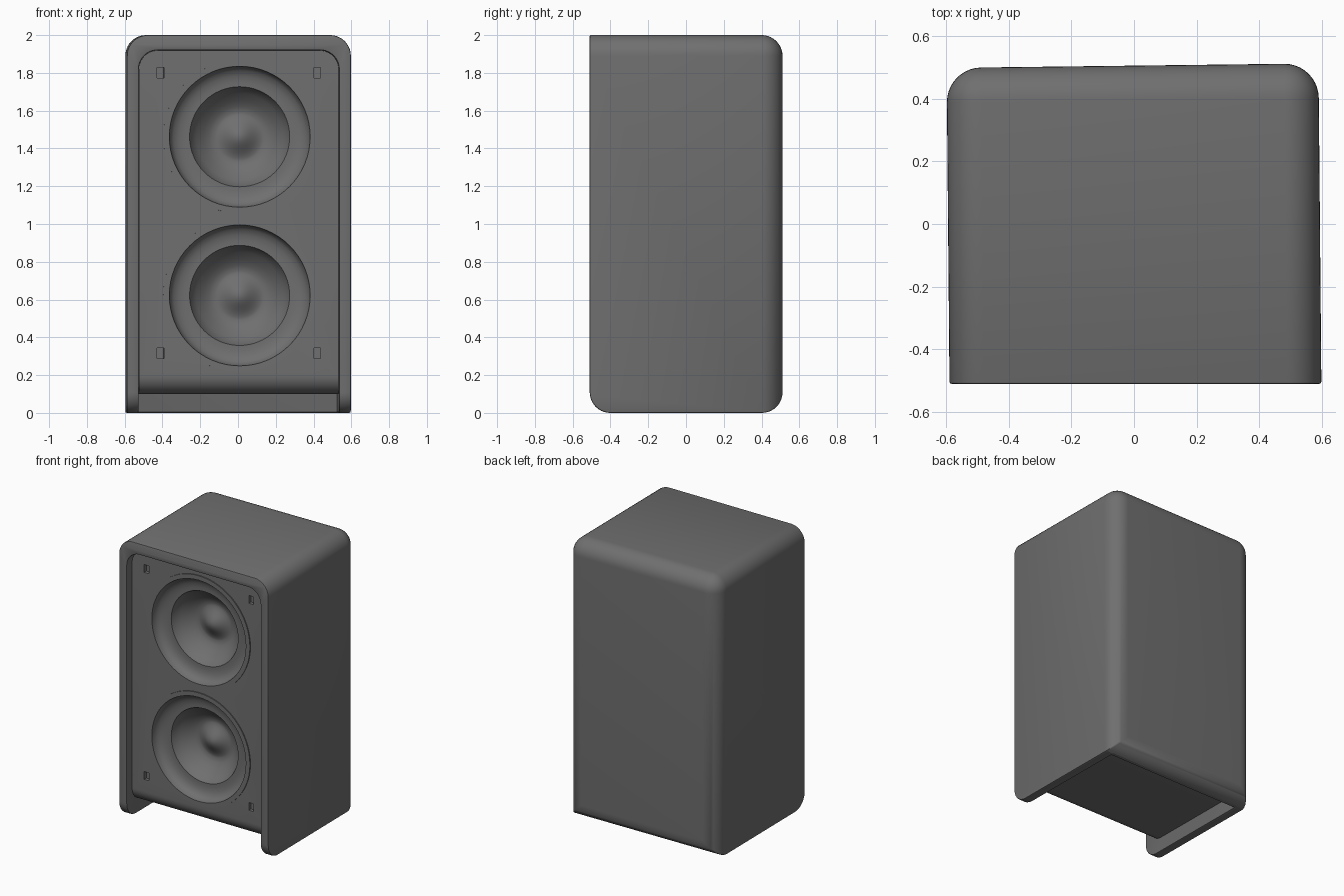
import bpy, bmesh, math
from mathutils import Matrix, Vector

if "Cube" in bpy.data.objects:
    bpy.data.objects.remove(bpy.data.objects["Cube"])

DRIVERS = [(0.005, 1.462), (0.005, 0.622)]   # x, z of the speaker centres
BAFFLE_Y = -0.45

dark = bpy.data.materials.new("dark_grey")
dark.diffuse_color = (0.16, 0.16, 0.16, 1)
dark.use_nodes = True
dark.node_tree.nodes["Principled BSDF"].inputs["Base Color"].default_value = dark.diffuse_color


def to_object(name, bm):
    bmesh.ops.recalc_face_normals(bm, faces=bm.faces)
    mesh = bpy.data.meshes.new(name)
    bm.to_mesh(mesh)
    bm.free()
    mesh.materials.append(dark)
    obj = bpy.data.objects.new(name, mesh)
    bpy.context.collection.objects.link(obj)
    return obj


def box(lo, hi, keep=None, radius=0.1):
    """Box from lo to hi; edges accepted by keep(edge signs) are rounded."""
    bm = bmesh.new()
    lo, hi = Vector(lo), Vector(hi)
    bmesh.ops.create_cube(bm, size=1)
    edges = [e for e in bm.edges if keep and
             keep(*[round((e.verts[0].co[i] + e.verts[1].co[i])) for i in range(3)])]
    for v in bm.verts:
        v.co = (lo + hi) / 2 + v.co * (hi - lo)
    if edges:
        bmesh.ops.bevel(bm, geom=edges, offset=radius, segments=10,
                        profile=0.5, affect='EDGES', clamp_overlap=True)
    return bm


def apply(obj, mod):
    bpy.context.view_layer.objects.active = obj
    bpy.ops.object.modifier_apply(modifier=mod.name)


def cut(obj, cutter):
    mod = obj.modifiers.new("cut", 'BOOLEAN')
    mod.operation = 'DIFFERENCE'
    mod.solver = 'EXACT'
    mod.object = cutter
    apply(obj, mod)
    bpy.data.objects.remove(cutter)


def lathe(name, profile, x, z, steps=64):
    """Spin (radius, depth) points about the y axis."""
    bm = bmesh.new()
    verts = [bm.verts.new((r, d, 0)) for r, d in profile]
    edges = [bm.edges.new(p) for p in zip(verts, verts[1:])]
    bmesh.ops.spin(bm, geom=verts + edges, cent=(0, 0, 0), axis=(0, 1, 0),
                   angle=math.tau, steps=steps)
    bmesh.ops.remove_doubles(bm, verts=bm.verts, dist=1e-5)
    bmesh.ops.translate(bm, verts=bm.verts, vec=(x, BAFFLE_Y, z))
    obj = to_object(name, bm)
    # open surface: make it face the front
    if sum(f.normal.y * f.area for f in obj.data.polygons) > 0:
        obj.data.flip_normals()
    return obj


# Outer shell: rounded top, back and lower front, open at front and bottom
shell = to_object("cabinet_shell", box(
    (-0.593, -0.51, 0), (0.593, 0.505, 2),
    lambda x, y, z: (x and z > 0) or (x and y > 0) or (y > 0 and z) or (y < 0 and z < 0),
    0.11))
cut(shell, to_object("cavity", box(
    (-0.53, -1, -1), (0.53, 0.41, 1.92), lambda x, y, z: x and z > 0)))
ease = shell.modifiers.new("eased_edges", 'BEVEL')
ease.width = 0.007
ease.segments = 2
ease.limit_method = 'ANGLE'
ease.angle_limit = math.radians(50)
apply(shell, ease)

# Inner box whose front is the baffle
baffle = to_object("baffle", box(
    (-0.529, BAFFLE_Y, 0.1), (0.529, 0.412, 1.919),
    lambda x, y, z: (x and z > 0) or (y < 0 and z < 0)))
for x, z in DRIVERS:
    hole = bmesh.new()
    bmesh.ops.create_cone(hole, cap_ends=True, segments=64, radius1=0.376, radius2=0.376,
                          depth=0.7, matrix=Matrix.Translation((x, BAFFLE_Y, z))
                          @ Matrix.Rotation(math.pi / 2, 4, 'X'))
    cut(baffle, to_object("driver_hole", hole))

# Grille peg sockets
for x in (-0.415, 0.415):
    for z in (0.315, 1.8):
        cut(baffle, to_object("peg_socket", box(
            (x - 0.018, -0.6, z - 0.028), (x + 0.018, BAFFLE_Y + 0.025, z + 0.028))))

# Drivers: trim ring, surround, cone and softly blended dust cap
cap = [(0.13 * (1 - i / 10), 0.158 + 0.026 * math.cos(math.pi * i / 10)) for i in range(11)]
profile = [(0.405, 0.001), (0.405, -0.007), (0.373, -0.007), (0.368, 0.02), (0.35, 0.042),
           (0.32, 0.055), (0.29, 0.06), (0.265, 0.06), (0.255, 0.085), (0.23, 0.118),
           (0.19, 0.152), (0.16, 0.174)] + cap
drivers = [lathe(n, profile, x, z)
           for n, (x, z) in zip(("upper_driver", "lower_driver"), DRIVERS)]

# Slight skew of the whole cabinet, then smooth shading
for obj in [shell, baffle] + drivers:
    for v in obj.data.vertices:
        x, y = v.co.x, v.co.y
        v.co.x = x - 0.009 * y
        v.co.y = y + 0.012 * x * (y + 0.51)
    bpy.ops.object.select_all(action='DESELECT')
    obj.select_set(True)
    bpy.context.view_layer.objects.active = obj
    bpy.ops.object.shade_smooth_by_angle(angle=math.radians(35))
